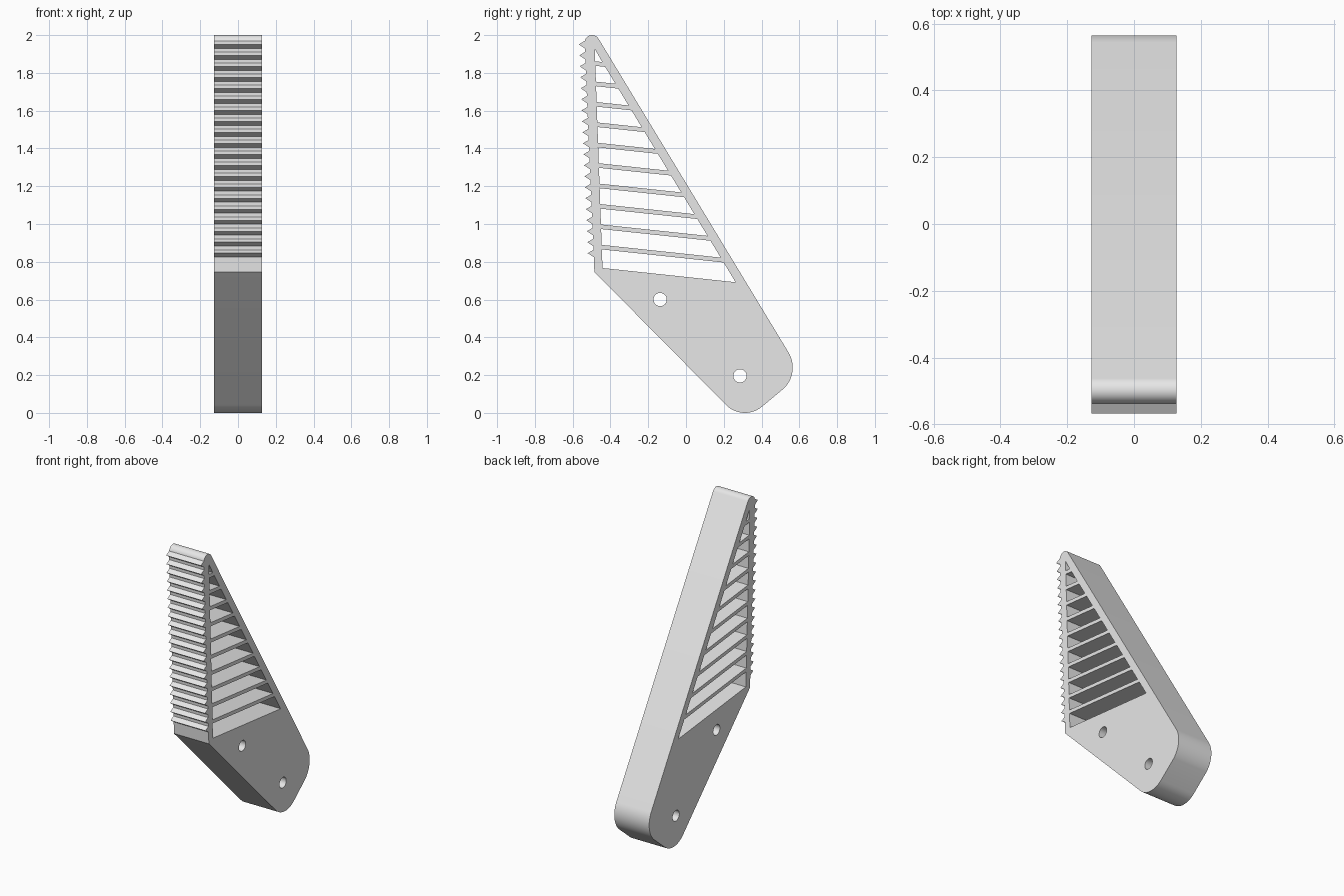
import bpy, bmesh
from math import radians, cos, sin, pi

cube = bpy.data.objects.get("Cube")
if cube:
    bpy.data.objects.remove(cube, do_unlink=True)

HALF_WIDTH = 0.127


def arc(cy, cz, r, start, end, n=14):
    """Points on an arc, angles in degrees."""
    angles = [radians(start + (end - start) * i / n) for i in range(n + 1)]
    return [(cy + r * cos(a), cz + r * sin(a)) for a in angles]


def front_face(z):
    return -0.537 + (1.96 - z) * 0.0428


def cross(a, b):
    """Meeting point of two lines given as (slope, y, z)."""
    (m, ay, az), (k, by, bz) = a, b
    y = (bz - az + m * ay - k * by) / (m - k)
    return y, az + m * (y - ay)


# Outer outline: rounded foot, straight back, rounded tip
outline = arc(0.312, 0.14, 0.14, 225, 310)
outline += arc(0.41, 0.24, 0.155, -45, 31)
outline += arc(-0.497, 1.96, 0.04, 31, 182)

# Row of gripping teeth down the front face
for i in range(20):
    z = 1.951 - i * 0.0582
    for dz, depth in ((0.018, 0), (0, 0.031), (-0.021, 0)):
        outline.append((front_face(z + dz) - depth, z + dz))
outline.append((-0.485, 0.746))

# Windows between the sloping ribs
inner_front = (-1 / 0.0355, -0.442, 0.767)
inner_back = (-1.651, 0.262, 0.693)


def rib_line(z):
    return (-0.107, -0.442, z)


rib_tops = [0.767] + [0.889 + i * 0.1076 for i in range(10)]
windows = []
for low, high in zip(rib_tops, rib_tops[1:]):
    floor, ceiling = rib_line(low), rib_line(high - 0.024)
    windows.append([cross(floor, inner_front), cross(floor, inner_back),
                    cross(ceiling, inner_back), cross(ceiling, inner_front)])
floor = rib_line(rib_tops[-1])
windows.append([cross(floor, inner_front), cross(floor, inner_back), (-0.482, 1.926)])

# Pivot holes
holes = [arc(y, z, 0.035, 0, 360, 32)[:-1] for y, z in ((0.286, 0.196), (-0.137, 0.6))]

# Filled profile extruded across the width
curve = bpy.data.curves.new("ribbed_finger", 'CURVE')
curve.dimensions = '2D'
curve.fill_mode = 'BOTH'
curve.extrude = HALF_WIDTH
for loop in [outline] + windows + holes:
    spline = curve.splines.new('POLY')
    spline.points.add(len(loop) - 1)
    for point, (y, z) in zip(spline.points, loop):
        point.co = (y, z, 0, 1)
    spline.use_cyclic_u = True

finger = bpy.data.objects.new("ribbed_finger", curve)
bpy.context.collection.objects.link(finger)
finger.rotation_euler = (pi / 2, 0, pi / 2)
bpy.ops.object.select_all(action='DESELECT')
finger.select_set(True)
bpy.context.view_layer.objects.active = finger
bpy.ops.object.convert(target='MESH')
finger = bpy.context.view_layer.objects.active

# Weld the caps to the walls
bm = bmesh.new()
bm.from_mesh(finger.data)
bmesh.ops.remove_doubles(bm, verts=bm.verts, dist=0.0001)
bmesh.ops.recalc_face_normals(bm, faces=bm.faces)
bm.to_mesh(finger.data)
bm.free()
bpy.ops.object.shade_smooth_by_angle(angle=radians(30))

# Plain grey plastic
grey = bpy.data.materials.new("grey_plastic")
grey.use_nodes = True
colour = (0.8, 0.8, 0.8, 1)
grey.diffuse_color = colour
grey.node_tree.nodes["Principled BSDF"].inputs["Base Color"].default_value = colour
finger.data.materials.clear()
finger.data.materials.append(grey)
